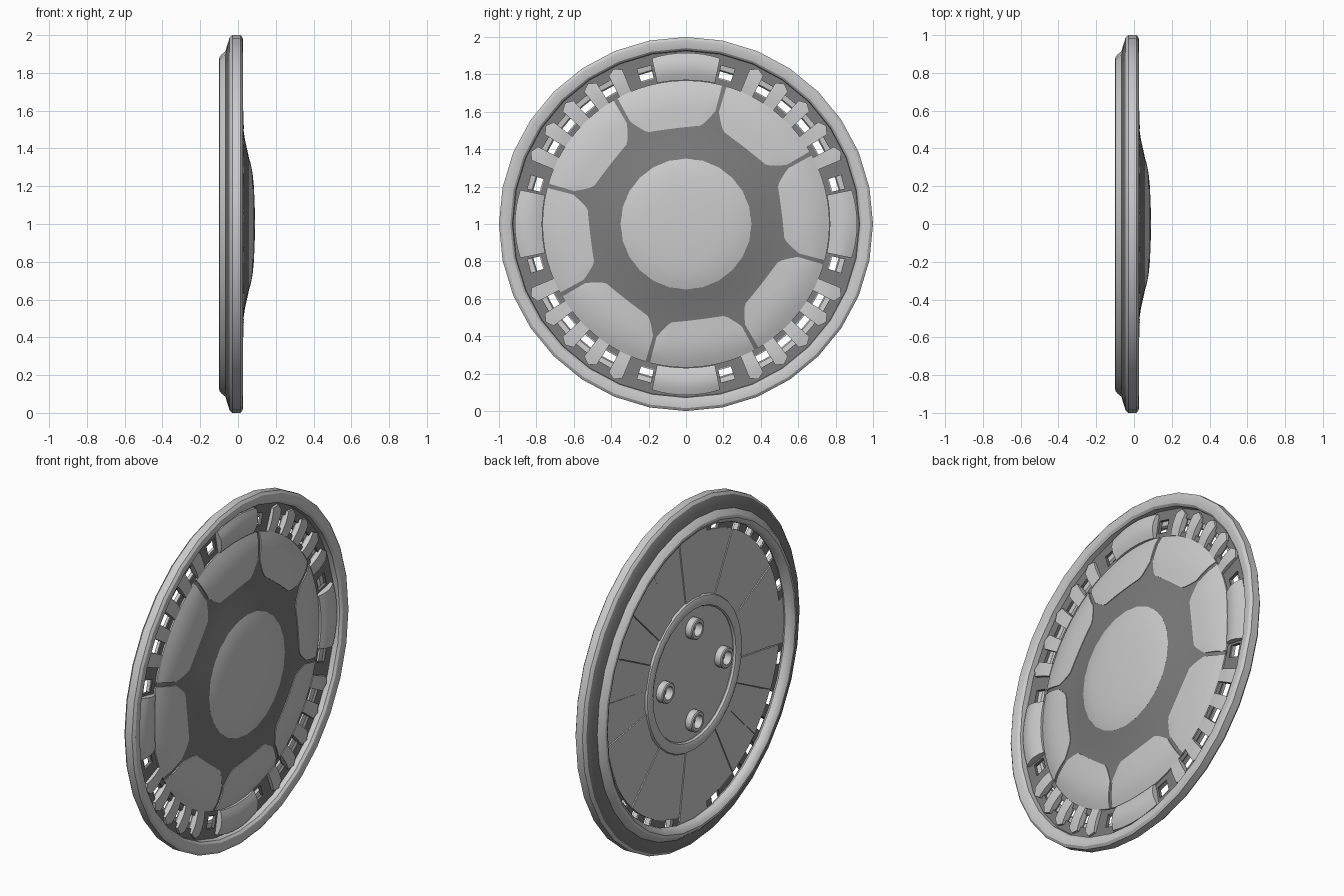
import bpy, bmesh, math
from math import radians, cos, sin

if "Cube" in bpy.data.objects:
    bpy.data.objects.remove(bpy.data.objects["Cube"])


def material(name, c):
    m = bpy.data.materials.new(name)
    m.diffuse_color = (c[0], c[1], c[2], 1)
    m.use_nodes = True
    m.node_tree.nodes["Principled BSDF"].inputs["Base Color"].default_value = m.diffuse_color
    return m


SILVER = material("silver", (0.60, 0.60, 0.60))
DARK = material("dark_grey", (0.20, 0.20, 0.20))


def P(r, deg, x):
    # polar position on the wheel face, axis along x
    a = radians(deg)
    return (x, r * cos(a), 1 + r * sin(a))


def finish(name, bm, mats, rule=None, smooth=30):
    bmesh.ops.remove_doubles(bm, verts=bm.verts, dist=1e-5)
    bmesh.ops.recalc_face_normals(bm, faces=bm.faces)
    if rule:
        for f in bm.faces:
            f.material_index = rule(f)
    me = bpy.data.meshes.new(name)
    bm.to_mesh(me)
    bm.free()
    ob = bpy.data.objects.new(name, me)
    bpy.context.collection.objects.link(ob)
    for m in mats:
        me.materials.append(m)
    bpy.ops.object.select_all(action='DESELECT')
    ob.select_set(True)
    bpy.context.view_layer.objects.active = ob
    bpy.ops.object.shade_smooth_by_angle(angle=radians(smooth))
    return ob


def face(bm, vs):
    vs = list(dict.fromkeys(vs))
    if len(vs) > 2:
        bm.faces.new(vs)


def lathe(name, prof, mats, n=32, rule=None, centre=(0, 0)):
    # spin a closed (r, x) profile about the x axis
    bm = bmesh.new()
    cols = []
    for i in range(n):
        col = []
        for r, x in prof:
            p = P(r, 360 * i / n, x)
            col.append(bm.verts.new((p[0], p[1] + centre[0], p[2] + centre[1])))
        cols.append(col)
    m = len(prof)
    for i in range(n):
        a, b = cols[i], cols[(i + 1) % n]
        for j in range(m):
            k = (j + 1) % m
            if prof[j][0] == 0 and prof[k][0] == 0:
                continue
            face(bm, [a[j], a[k], b[k], b[j]])
    return finish(name, bm, mats, rule)


def patch(name, mid, half, r0, r1, xf, back, mat, nu=10, nv=6, smooth=35):
    # raised sector: r0/r1 are functions of u in -1..1, xf gives height
    bm = bmesh.new()
    g = []
    for i in range(nu + 1):
        u = -1 + 2 * i / nu
        row = []
        for j in range(nv + 1):
            v = j / nv
            r = r0(u) + (r1(u) - r0(u)) * v
            row.append(bm.verts.new(P(r, mid + half * u, xf(r, u, v))))
        g.append(row)
    for i in range(nu):
        for j in range(nv):
            bm.faces.new([g[i][j], g[i + 1][j], g[i + 1][j + 1], g[i][j + 1]])
    edge = ([g[i][0] for i in range(nu)] + [g[nu][j] for j in range(nv)]
            + [g[i][nv] for i in range(nu, 0, -1)] + [g[0][j] for j in range(nv, 0, -1)])
    low = [bm.verts.new((back, v.co.y, v.co.z)) for v in edge]
    for i in range(len(edge)):
        k = (i + 1) % len(edge)
        bm.faces.new([edge[i], edge[k], low[k], low[i]])
    bm.faces.new(low)
    return finish(name, bm, [mat], smooth=smooth)


# outer rim with dark step and rounded rear lip
rim = [(0.925, -0.03), (0.928, 0.008), (0.94, 0.02), (0.965, 0.026), (0.985, 0.025), (1.0, 0.014),
       (1.0, -0.03), (0.985, -0.045), (0.945, -0.058), (0.915, -0.066),
       (0.90, -0.085), (0.885, -0.098), (0.87, -0.10), (0.855, -0.092), (0.842, -0.075),
       (0.838, -0.055), (0.845, -0.042)]


def rim_rule(f):
    c = f.calc_center_median()
    r = math.hypot(c.y, c.z - 1)
    return 1 if -0.066 < c.x < -0.046 and r > 0.91 else 0


lathe("rim", rim, [SILVER, DARK], rule=rim_rule)

# dark dished face
DISH = [(0.0, 0.078), (0.2, 0.075), (0.30, 0.066), (0.36, 0.056), (0.45, 0.036),
        (0.55, 0.022), (0.65, 0.012), (0.72, 0.0), (0.765, -0.016)]
lathe("dish", DISH + [(0.765, -0.03), (0, -0.03)], [DARK], n=48)


def dish_x(r):
    for (a, xa), (b, xb) in zip(DISH, DISH[1:]):
        if r <= b:
            return xa + (xb - xa) * (r - a) / (b - a)
    return DISH[-1][1]


# centre cap
lathe("centre_cap", [(0, 0.09), (0.1, 0.0885), (0.2, 0.084), (0.27, 0.077), (0.32, 0.067),
                     (0.35, 0.058), (0.35, 0.03), (0, 0.03)], [SILVER], n=24)

# eight low petals with rounded octagonal inner edge
for k in range(8):
    patch("petal_%d" % (k + 1), 7 + 45 * k, 21.6,
          lambda u: 0.515 / cos(radians(20 * u)) + 0.075 * (max(0, abs(u) - 0.7) / 0.3) ** 1.6,
          lambda u: 0.767,
          lambda r, u, v: dish_x(r) + 0.004 + 0.008 * math.sin(math.pi * v) * (1 - 0.6 * u * u),
          -0.02, SILVER, nu=20, nv=7)

# recessed dark vent ring with open slots
bm = bmesh.new()
radii = [0.74, 0.795, 0.868, 0.935]
rows = [[bm.verts.new(P(r, 2.5 + 5 * k, -0.022)) for r in radii] for k in range(72)]
low = [[bm.verts.new(P(r, 2.5 + 5 * k, -0.040)) for r in radii] for k in range(72)]


def solid(k, j):
    return 0 <= j < 3 and not (j == 1 and (5 + 5 * k) % 90 in (15, 30, 40, 50, 60, 75))


for k in range(72):
    n = (k + 1) % 72
    for j in range(3):
        if not solid(k, j):
            continue
        bm.faces.new([rows[k][j], rows[k][j + 1], rows[n][j + 1], rows[n][j]])
        bm.faces.new([low[k][j], low[n][j], low[n][j + 1], low[k][j + 1]])
        if not solid(k, j - 1):
            bm.faces.new([rows[k][j], rows[n][j], low[n][j], low[k][j]])
        if not solid(k, j + 1):
            bm.faces.new([rows[k][j + 1], low[k][j + 1], low[n][j + 1], rows[n][j + 1]])
        if not solid((k - 1) % 72, j):
            bm.faces.new([rows[k][j], low[k][j], low[k][j + 1], rows[k][j + 1]])
        if not solid(n, j):
            bm.faces.new([rows[n][j], rows[n][j + 1], low[n][j + 1], low[n][j]])
finish("vent_ring", bm, [DARK])

for q in range(4):
    # broad block on each axis
    patch("block_%d" % (q + 1), 90 * q, 11.6,
          lambda u: 0.769, lambda u: 0.905 + 0.01 * (1 - u * u),
          lambda r, u, v: -0.008 + 0.026 * math.sin(math.pi * (0.1 + 0.8 * v)) - 0.006 * u * u,
          -0.03, SILVER, nu=8, nv=6)
    # narrow spokes between the slots, pointed outside
    for s in range(5):
        patch("vent_spoke_%d_%d" % (q + 1, s + 1), 90 * q + 25 + 10 * s, 2.6,
              lambda u: 0.766, lambda u: 0.915 - 0.022 * abs(u),
              lambda r, u, v: -0.008 + 0.006 * math.sin(math.pi * v), -0.03, SILVER, nu=2, nv=4)

# rear wedge panels, longer behind the four blocks
for k in range(20):
    off = (18 * k + 45) % 90 - 45
    tip = 0.85 if abs(off) < 3 else 0.80
    patch("rear_panel_%d" % (k + 1), 18 * k, 8.85,
          lambda u: 0.39, lambda u: tip,
          lambda r, u, v: -0.028, -0.048 if k % 2 else -0.044, SILVER, nu=4, nv=1)

# rear hub plate, ring and lug sleeves
lathe("hub_plate", [(0, -0.025), (0.40, -0.025), (0.40, -0.038), (0, -0.038)], [SILVER])
lathe("hub_ring", [(0.41 + 0.034 * cos(t * math.pi / 5), -0.044 + 0.02 * sin(t * math.pi / 5))
                   for t in range(10)], [SILVER])
for i in range(4):
    a = math.pi / 2 * i
    lathe("lug_sleeve_%d" % (i + 1), [(0.06, -0.03), (0.06, -0.075), (0.054, -0.08),
                                     (0.038, -0.08), (0.036, -0.03)],
          [SILVER], n=20, centre=(0.27 * cos(a), 0.27 * sin(a)))
